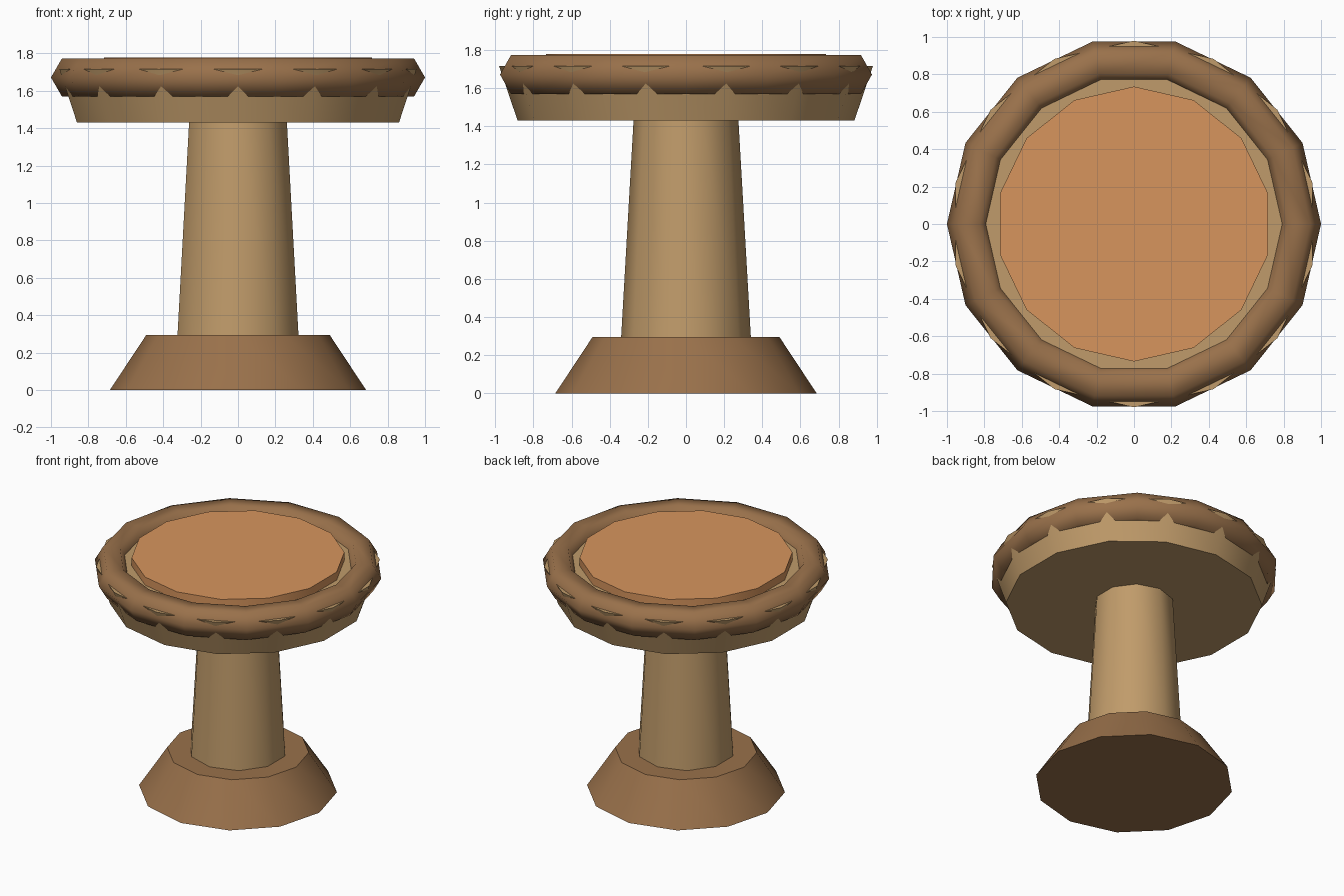
import bpy
import math

if "Cube" in bpy.data.objects:
    bpy.data.objects.remove(bpy.data.objects["Cube"])


def material(name, rgb):
    mat = bpy.data.materials.new(name)
    mat.diffuse_color = (*rgb, 1)
    mat.use_nodes = True
    mat.node_tree.nodes["Principled BSDF"].inputs["Base Color"].default_value = mat.diffuse_color
    return mat


dark_wood = material("dark_wood", (0.32, 0.165, 0.07))
light_wood = material("light_wood", (0.53, 0.33, 0.145))
fabric = material("orange_fabric", (0.68, 0.30, 0.11))


def finish(name, mat, angle):
    obj = bpy.context.object
    obj.name = name
    obj.data.materials.append(mat)
    bpy.ops.object.shade_smooth()
    obj.data.set_sharp_from_angle(angle=math.radians(angle))
    return obj


def drum(name, sides, r_bottom, r_top, z0, z1, mat):
    bpy.ops.mesh.primitive_cone_add(vertices=sides, radius1=r_bottom, radius2=r_top,
                                    depth=z1 - z0, location=(0, 0, (z0 + z1) / 2))
    return finish(name, mat, 45)


# Foot, column and flared seat plate
drum("base", 12, 0.685, 0.49, 0.0, 0.295, dark_wood)
drum("column", 10, 0.34, 0.275, 0.295, 1.43, light_wood)
drum("seat_plate", 14, 0.883, 0.98, 1.43, 1.717, light_wood)

# Hexagonal-section rim; the plate corners poke through its flats
bpy.ops.mesh.primitive_torus_add(major_segments=14, minor_segments=6, major_radius=0.883,
                                 minor_radius=0.117, location=(0, 0, 1.671))
finish("rim", dark_wood, 75)

# Cushion disc
drum("cushion", 14, 0.735, 0.735, 1.68, 1.778, fabric)
